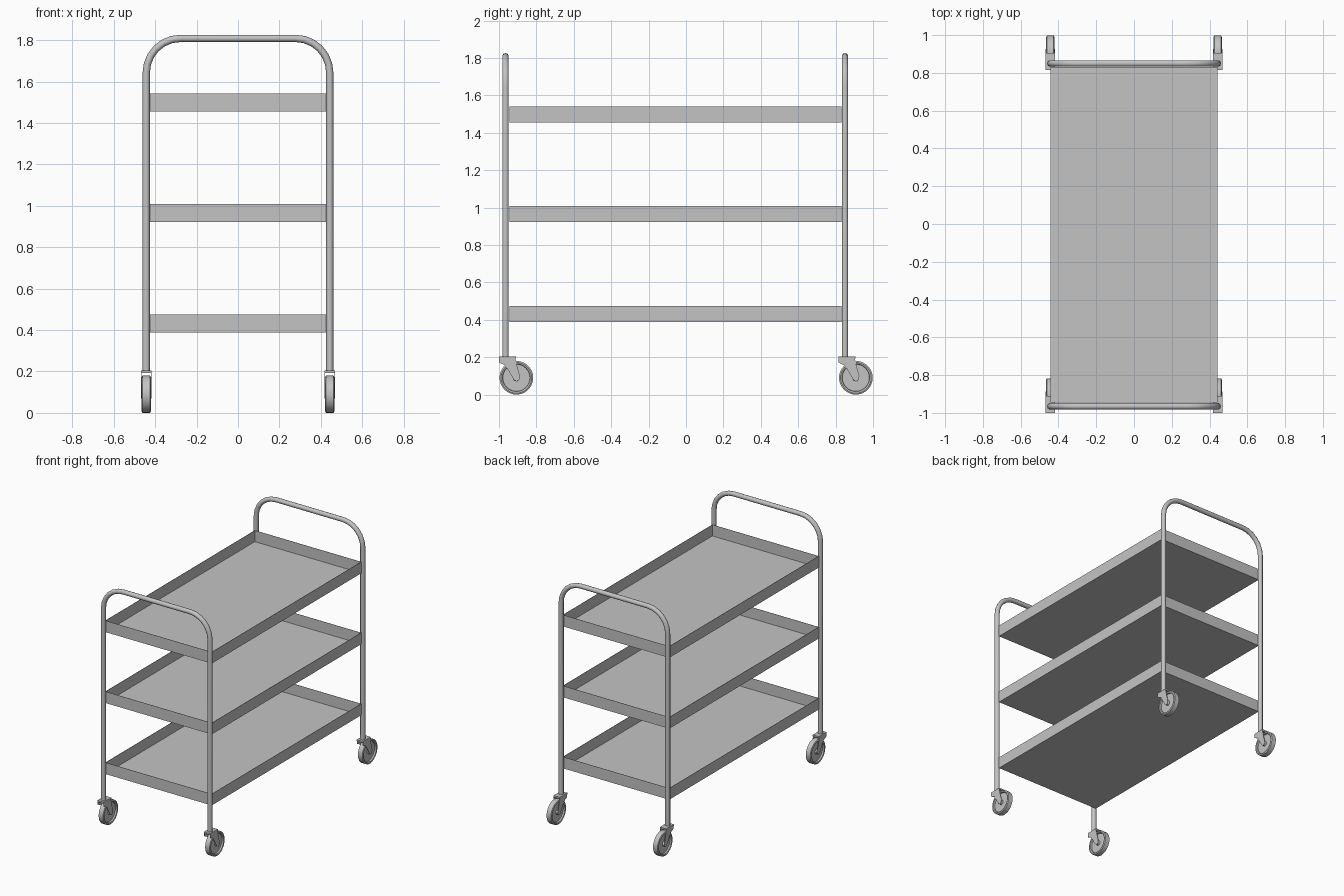
import bpy, bmesh, math
from mathutils import Vector

cube = bpy.data.objects.get("Cube")
if cube:
    bpy.data.objects.remove(cube, do_unlink=True)

GREY = (0.55, 0.55, 0.55, 1)
metal = bpy.data.materials.new("grey_metal")
metal.use_nodes = True
metal.diffuse_color = GREY
for node in metal.node_tree.nodes:
    if node.type == 'BSDF_PRINCIPLED':
        node.inputs["Base Color"].default_value = GREY

POST_X = 0.443
TUBE_R = 0.0175
ENDS = {"front": -0.965, "back": 0.85}


def select(ob):
    bpy.ops.object.select_all(action='DESELECT')
    ob.select_set(True)
    bpy.context.view_layer.objects.active = ob


def finish(name, bm, smooth=False):
    bmesh.ops.recalc_face_normals(bm, faces=bm.faces)
    mesh = bpy.data.meshes.new(name)
    bm.to_mesh(mesh)
    bm.free()
    mesh.materials.append(metal)
    ob = bpy.data.objects.new(name, mesh)
    bpy.context.collection.objects.link(ob)
    if smooth:
        select(ob)
        bpy.ops.object.shade_smooth_by_angle(angle=math.radians(35))
    return ob


def add_box(bm, lo, hi):
    lo, hi = Vector(lo), Vector(hi)
    verts = bmesh.ops.create_cube(bm, size=1)["verts"]
    for v in verts:
        v.co = (lo + hi) / 2 + Vector(a * b for a, b in zip(v.co, hi - lo))
    return verts


# Bent tube frame: two posts and a handle in one path
def tube_frame(name, y):
    top, bend, steps = 1.808, 0.165, 6
    half = [(POST_X, 0.2)]
    for i in range(steps + 1):
        a = math.pi / 2 * i / steps
        half.append((POST_X - bend + bend * math.cos(a),
                     top - bend + bend * math.sin(a)))
    path = half + [(-x, z) for x, z in reversed(half)]
    curve = bpy.data.curves.new(name, 'CURVE')
    curve.dimensions = '3D'
    curve.bevel_depth = TUBE_R
    curve.bevel_resolution = 3
    curve.use_fill_caps = True
    spline = curve.splines.new('POLY')
    spline.points.add(len(path) - 1)
    for p, (x, z) in zip(spline.points, path):
        p.co = (x, y, z, 1)
    curve.materials.append(metal)
    ob = bpy.data.objects.new(name, curve)
    bpy.context.collection.objects.link(ob)
    select(ob)
    bpy.ops.object.convert(target='MESH')
    bpy.ops.object.shade_smooth_by_angle(angle=math.radians(40))


# Open thin-walled tray between the two frames
def tray(name, z):
    bm = bmesh.new()
    add_box(bm, (-POST_X, ENDS["front"] + 0.02, z),
            (POST_X, ENDS["back"] - 0.018, z + 0.086))
    bm.normal_update()
    lid = [f for f in bm.faces if f.normal.z > 0.9]
    bmesh.ops.delete(bm, geom=lid, context='FACES_ONLY')
    ob = finish(name, bm)
    mod = ob.modifiers.new("sheet", 'SOLIDIFY')
    mod.thickness = 0.003
    mod.offset = -1


# Wheel with recessed sides and a raised hub, spun round the x axis
def wheel(name, x, y):
    side = [(0.019, 0), (0.019, 0.016), (0.008, 0.018), (0.008, 0.072),
            (0.019, 0.074), (0.022, 0.082), (0.018, 0.09)]
    profile = side + [(-w, r) for w, r in reversed(side)]
    bm = bmesh.new()
    verts = [bm.verts.new((w, 0, r)) for w, r in profile]
    edges = [bm.edges.new(pair) for pair in zip(verts, verts[1:])]
    bmesh.ops.spin(bm, geom=verts + edges, cent=(0, 0, 0), axis=(1, 0, 0),
                   angle=math.tau, steps=32, use_duplicate=False)
    bmesh.ops.remove_doubles(bm, verts=bm.verts, dist=0.0001)
    bmesh.ops.translate(bm, verts=bm.verts, vec=(x, y, 0.09))
    finish(name, bm, True)


# Caster bracket: top plate and two slanted arms reaching the axle
def fork(name, x, y):
    bm = bmesh.new()
    add_box(bm, (x - 0.026, y - 0.035, 0.192), (x + 0.026, y + 0.055, 0.204))
    outline = [(-0.035, 0.195), (0.052, 0.195), (0.06, 0.16), (0.077, 0.1),
               (0.073, 0.078), (0.058, 0.07), (0.044, 0.08),
               (0.0, 0.155), (-0.035, 0.172)]
    for side in (-1, 1):
        face = bm.faces.new([bm.verts.new((x + side * 0.0225, y + a, z))
                             for a, z in outline])
        arm = bmesh.ops.extrude_face_region(bm, geom=[face])
        moved = [g for g in arm["geom"] if isinstance(g, bmesh.types.BMVert)]
        bmesh.ops.translate(bm, verts=moved, vec=(side * 0.003, 0, 0))
    finish(name, bm)


for level, z in (("lower", 0.388), ("middle", 0.922), ("upper", 1.455)):
    tray(level + "_tray", z)

for end, y in ENDS.items():
    tube_frame(end + "_tube_frame", y)
    for side, x in (("left", POST_X), ("right", -POST_X)):
        wheel(f"{end}_{side}_wheel", x, y + 0.058)
        fork(f"{end}_{side}_caster_fork", x, y)
